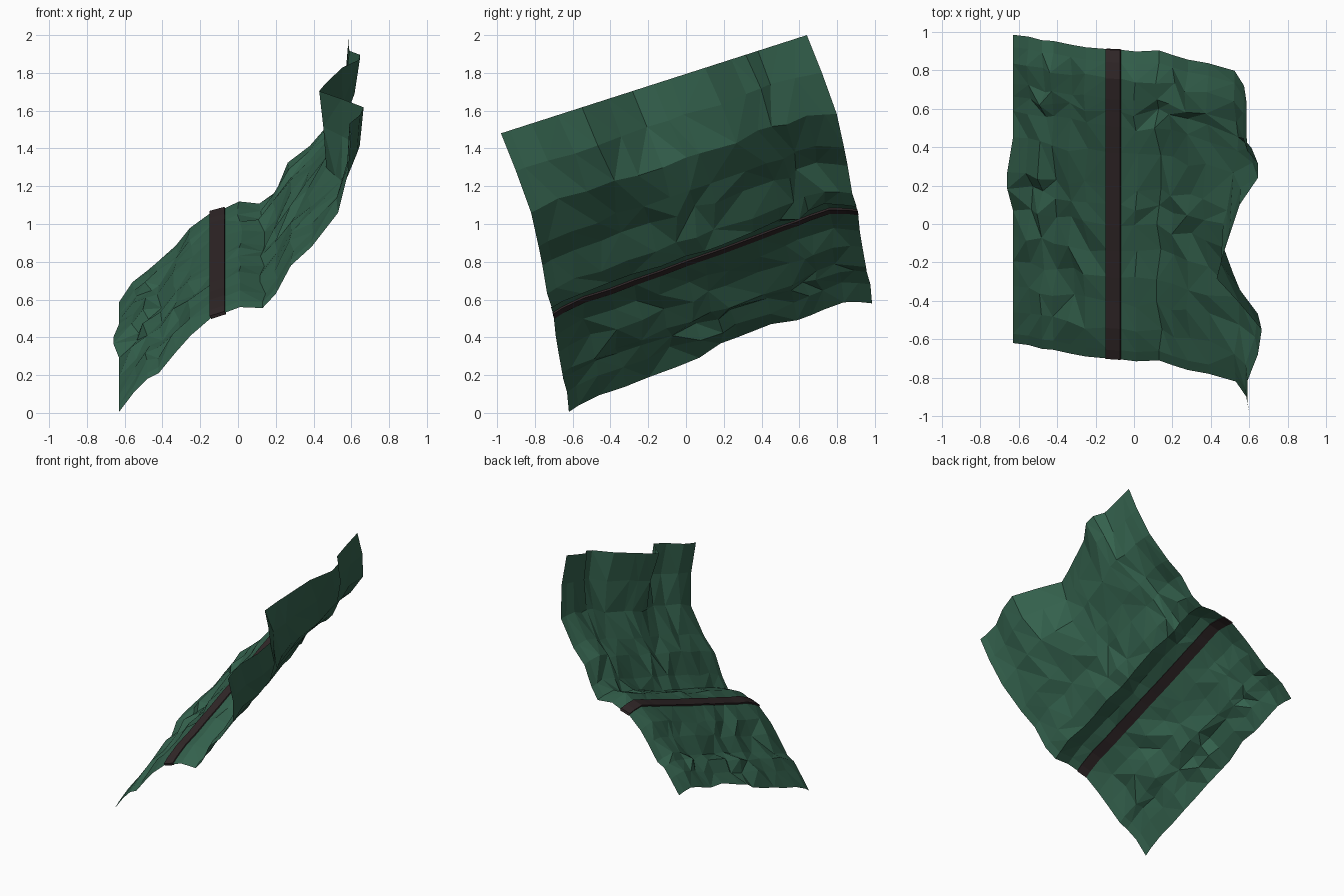
import bpy, bmesh, math, random
from mathutils import Vector

if "Cube" in bpy.data.objects:
    bpy.data.objects.remove(bpy.data.objects["Cube"])
random.seed(11)


def material(name, rgb):
    m = bpy.data.materials.new(name)
    m.diffuse_color = (*rgb, 1)
    m.use_nodes = True
    m.node_tree.nodes["Principled BSDF"].inputs["Base Color"].default_value = m.diffuse_color
    return m


green = material("dark green cloth", (0.034, 0.120, 0.074))
brown = material("dark brown leather", (0.030, 0.020, 0.021))

# Near side edge of the cloth from the low end to the high end
EDGE = [(-.63, -.62, .005), (-.55, -.63, .11), (-.48, -.65, .18), (-.42, -.655, .21),
        (-.33, -.675, .32), (-.25, -.69, .41), (-.14, -.70, .505), (-.07, -.705, .53),
        (.01, -.715, .56), (.13, -.71, .555), (.20, -.735, .63), (.28, -.76, .78),
        (.39, -.78, .88), (.53, -.82, 1.06), (.585, -.90, 1.28), (.60, -.98, 1.48)]
# Columns across the cloth: (fraction, x sway at the high end, upward bulge)
COLS = [(0, 0, 0), (.03, -.01, .015), (.10, -.01, .03), (.185, .045, .025), (.265, .065, .03),
        (.35, -.05, .03), (.43, -.17, .035), (.50, -.14, .035), (.555, -.11, .035),
        (.667, -.05, .04), (.753, .045, .045), (.80, .045, .045), (.84, -.01, .05),
        (.907, -.015, .05), (.96, -.015, .02), (1, -.015, -.01)]
SWAY = {15: 1, 14: .78, 13: .42, 12: .15}      # how far down the hanging folds reach
NR, NC = len(EDGE), len(COLS)


def cloth_point(r, c, wrinkle=True):
    p = Vector(EDGE[r])
    v, sway, bulge = COLS[c]
    u = r / (NR - 1)
    p += v * Vector((0, 1.605 + .015 * u, .585 - .065 * u))
    p.x += sway * SWAY.get(r, 0)
    p.z += bulge * (1 - SWAY.get(r, 0))
    if r == 0:                                   # scalloped low end
        if 7 <= c <= 8:
            p.x -= .03
        if 7 <= c <= 9:
            p.z += .035
    # random creases, none on the hems or under the strap
    if wrinkle and 0 < r < NR - 1 and r not in (6, 7) and 1 < c < NC - 2:
        n = Vector((-.66, -.25, .72))
        p += n * random.uniform(-.018, .018)
        p.y += random.uniform(-.02, .02)
        if r < 13:
            p.x += random.uniform(-.014, .014)
    return p


def finish(bm, name, mat):
    me = bpy.data.meshes.new(name)
    bm.to_mesh(me)
    bm.free()
    me.materials.append(mat)
    ob = bpy.data.objects.new(name, me)
    bpy.context.collection.objects.link(ob)
    return ob


# Draped cloth, triangulated along random diagonals
bm = bmesh.new()
grid = [[bm.verts.new(cloth_point(r, c)) for c in range(NC)] for r in range(NR)]
for r in range(NR - 1):
    for c in range(NC - 1):
        a, b = grid[r][c], grid[r + 1][c]
        d, e = grid[r + 1][c + 1], grid[r][c + 1]
        if random.random() < .5:
            tris = ((a, b, d), (a, d, e))
        else:
            tris = ((a, b, e), (b, d, e))
        for t in tris:
            bm.faces.new(t)
finish(bm, "draped_cloth", green)

# Strap: thin closed band wrapped around the cloth
bm = bmesh.new()
rings = []
up = Vector((-.40, -.28, .87)) * .009
for c in range(NC):
    lo, hi = cloth_point(6, c, False), cloth_point(7, c, False)
    lo.x -= .006
    hi.x += .002
    rings.append([bm.verts.new(q) for q in (lo + up, hi + up, hi - up, lo - up)])
for r0, r1 in zip(rings, rings[1:]):
    for k in range(4):
        bm.faces.new((r0[k], r0[(k + 1) % 4], r1[(k + 1) % 4], r1[k]))
bm.faces.new(rings[0][::-1])
bm.faces.new(rings[-1])
bmesh.ops.recalc_face_normals(bm, faces=bm.faces)
finish(bm, "strap", brown)
